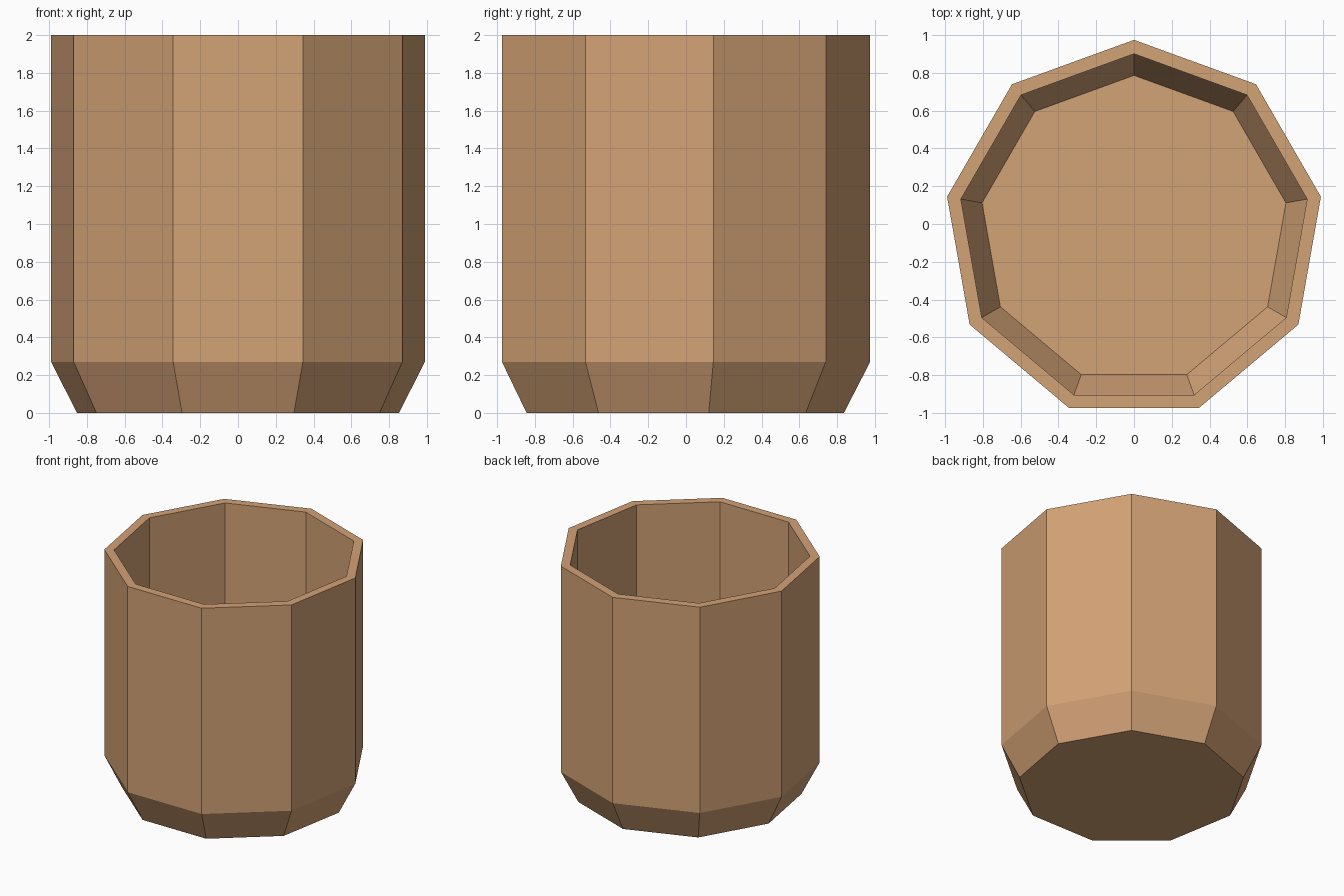
import bpy, bmesh
from math import sin, cos, tau

if "Cube" in bpy.data.objects:
    bpy.data.objects.remove(bpy.data.objects["Cube"])

SIDES = 9
CENTRE_Y = -0.03

# Profile (radius, height): underside, outer wall, rim, inner wall, floor
PROFILE = [(0.866, 0.0), (1.005, 0.27), (1.005, 2.0),
           (0.931, 2.0), (0.931, 0.287), (0.817, 0.06)]

bm = bmesh.new()


def ring(radius, z):
    # One corner of the nonagon points to the back
    return [bm.verts.new((-radius * sin(tau * i / SIDES),
                          CENTRE_Y + radius * cos(tau * i / SIDES), z))
            for i in range(SIDES)]


rings = [ring(r, z) for r, z in PROFILE]

# Walls between neighbouring rings
for low, high in zip(rings, rings[1:]):
    for i in range(SIDES):
        j = (i + 1) % SIDES
        bm.faces.new((low[i], low[j], high[j], high[i]))

# Underside and inner floor
bm.faces.new(rings[0][::-1])
bm.faces.new(rings[-1])
bmesh.ops.recalc_face_normals(bm, faces=bm.faces)

mesh = bpy.data.meshes.new("cup")
bm.to_mesh(mesh)
bm.free()

# Light brown clay
clay = bpy.data.materials.new("clay")
clay.diffuse_color = (0.65, 0.36, 0.18, 1.0)
clay.use_nodes = True
clay.node_tree.nodes["Principled BSDF"].inputs["Base Color"].default_value = clay.diffuse_color
mesh.materials.append(clay)

cup = bpy.data.objects.new("cup", mesh)
bpy.context.collection.objects.link(cup)
